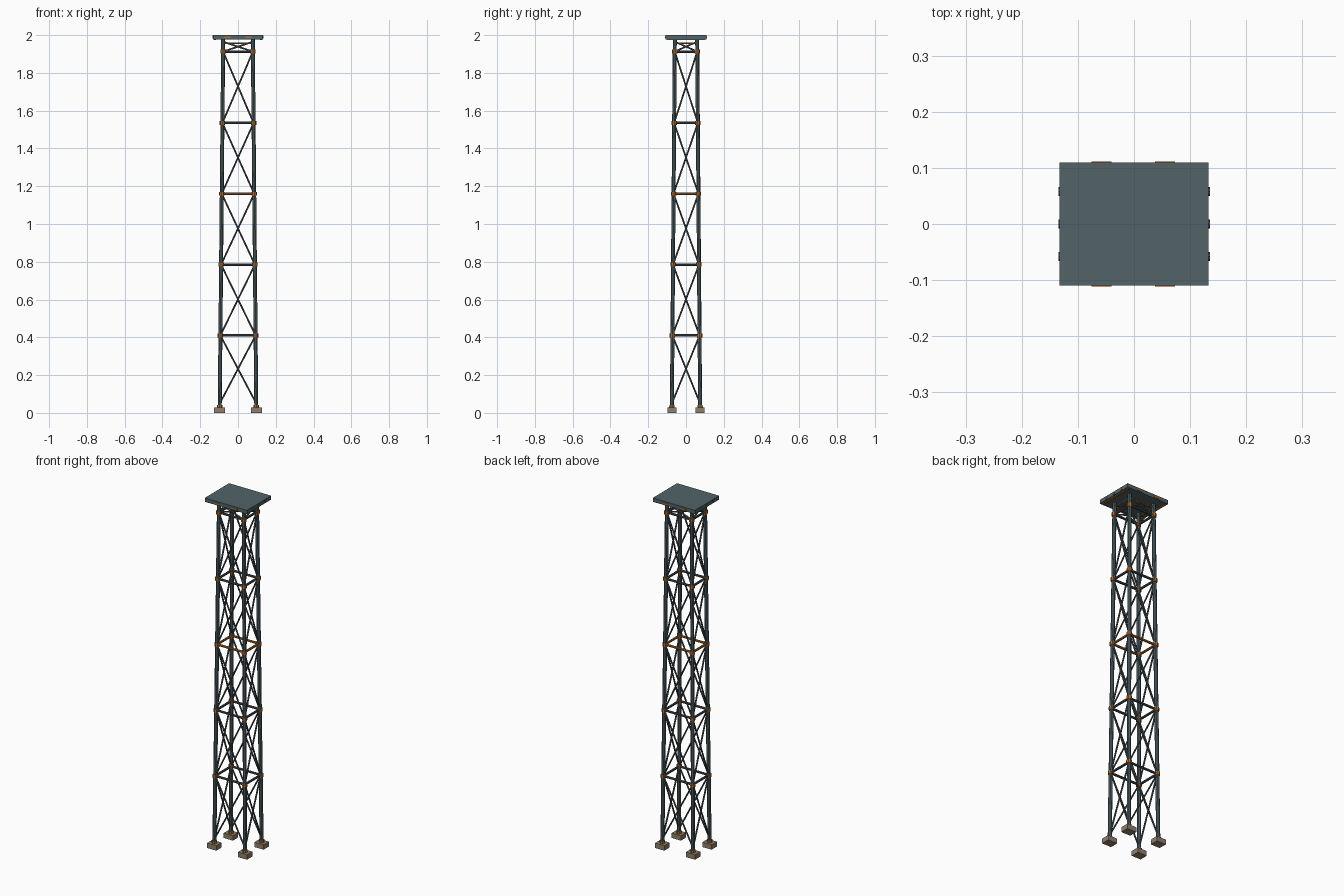
import bpy
from mathutils import Vector

cube = bpy.data.objects.get("Cube")
if cube:
    bpy.data.objects.remove(cube, do_unlink=True)


def material(name, rgb):
    m = bpy.data.materials.new(name)
    m.use_nodes = True
    m.diffuse_color = (*rgb, 1)
    m.node_tree.nodes["Principled BSDF"].inputs["Base Color"].default_value = (*rgb, 1)
    return m


STEEL = material("slate steel", (0.085, 0.125, 0.138))
BRACE = material("grey brace steel", (0.07, 0.085, 0.095))
ORANGE = material("rust orange", (0.42, 0.15, 0.03))
CONCRETE = material("concrete", (0.27, 0.215, 0.155))


def box(name, center, size, mat):
    bpy.ops.mesh.primitive_cube_add(size=1, location=center)
    ob = bpy.context.object
    ob.name = name
    ob.scale = size
    ob.data.materials.append(mat)
    return ob


def rod(name, a, b, radius, mat, sides=8):
    a, b = Vector(a), Vector(b)
    bpy.ops.mesh.primitive_cylinder_add(vertices=sides, radius=radius,
                                        depth=(b - a).length, location=(a + b) / 2)
    ob = bpy.context.object
    ob.name = name
    ob.rotation_mode = 'QUATERNION'
    ob.rotation_quaternion = (b - a).to_track_quat('Z', 'Y')
    ob.data.materials.append(mat)
    bpy.ops.object.shade_smooth_by_angle()
    return ob


CORNERS = [(-1, -1), (1, -1), (1, 1), (-1, 1)]
SIDES = ["front", "left", "back", "right"]


def leg_point(corner, z):
    # Legs lean slightly inward towards the top
    t = z / 2
    return Vector((corner[0] * (0.097 - 0.019 * t), corner[1] * (0.075 - 0.016 * t), z))


# Footings, shoes and legs
for c in CORNERS:
    foot = leg_point(c, 0.014)
    box("footing", foot, (0.058, 0.048, 0.028), CONCRETE)
    rod("leg_shoe", leg_point(c, 0.027), leg_point(c, 0.042), 0.014, ORANGE)
    rod("leg", leg_point(c, 0.03), leg_point(c, 1.982), 0.0105, STEEL)

# Horizontal rings with collars at the joints
LEVELS = [0.41, 0.785, 1.16, 1.535, 1.913]
for z in LEVELS:
    for i, c in enumerate(CORNERS):
        rod("joint_collar", leg_point(c, z - 0.01), leg_point(c, z + 0.01), 0.0145, ORANGE)
        mat = ORANGE if z == LEVELS[2] else BRACE
        rod(SIDES[i] + "_girt", leg_point(c, z), leg_point(CORNERS[(i + 1) % 4], z), 0.0065, mat)

# Crossed diagonals in every bay, including the short one at the top
stops = [0.05] + LEVELS + [1.965]
for low, high in zip(stops, stops[1:]):
    for i, c in enumerate(CORNERS):
        d = CORNERS[(i + 1) % 4]
        rod(SIDES[i] + "_diagonal", leg_point(c, low), leg_point(d, high), 0.0045, BRACE, 6)
        rod(SIDES[i] + "_diagonal", leg_point(d, low), leg_point(c, high), 0.0045, BRACE, 6)

# Upper ring below the platform
for i, c in enumerate(CORNERS):
    rod(SIDES[i] + "_upper_girt", leg_point(c, 1.957),
        leg_point(CORNERS[(i + 1) % 4], 1.957), 0.0045, ORANGE)

# Platform with edge fittings
box("platform", (0, 0, 1.989), (0.266, 0.219, 0.022), STEEL)
for s in (-1, 1):
    box("platform_under_strip", (s * 0.122, 0, 1.9765), (0.012, 0.2, 0.005), ORANGE)
    for x in (-0.058, 0.055):
        box("platform_edge_plate", (x, s * 0.1095, 1.988), (0.036, 0.004, 0.008), ORANGE)
    for y in (-0.058, 0, 0.058):
        rod("platform_bolt", (s * 0.13, y, 1.989), (s * 0.135, y, 1.989), 0.008, STEEL)
